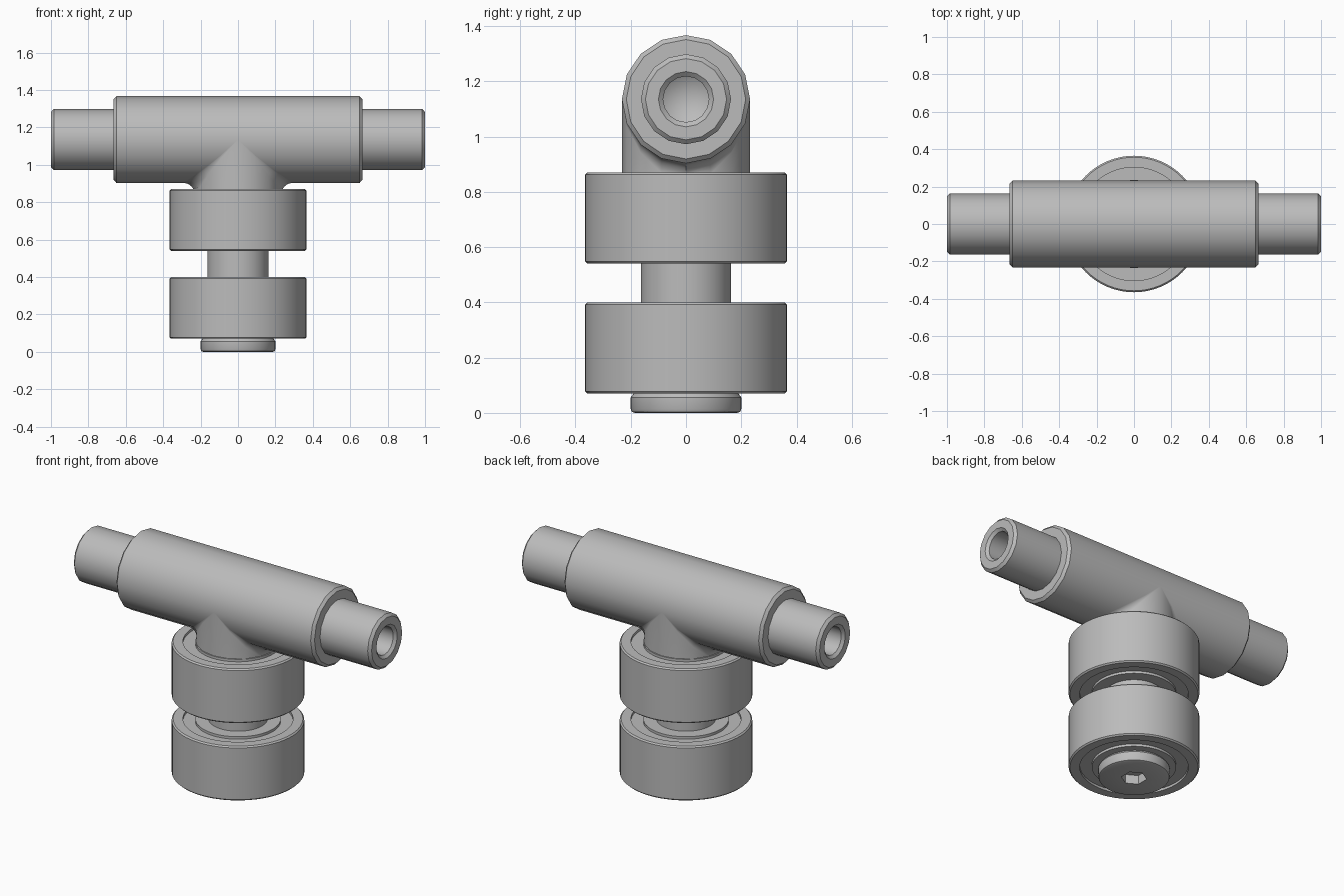
import bpy, bmesh, math
from mathutils import Matrix

if "Cube" in bpy.data.objects:
    bpy.data.objects.remove(bpy.data.objects["Cube"])

steel = bpy.data.materials.new("steel grey")
steel.use_nodes = True
GREY = (0.5, 0.5, 0.5, 1)
steel.diffuse_color = GREY
steel.node_tree.nodes["Principled BSDF"].inputs["Base Color"].default_value = GREY

TUBE_Z, TUBE_R, SHAFT_R = 1.135, 0.232, 0.163


def finish(name, bm, angle=30):
    bmesh.ops.remove_doubles(bm, verts=bm.verts, dist=1e-5)
    bmesh.ops.recalc_face_normals(bm, faces=bm.faces)
    mesh = bpy.data.meshes.new(name)
    bm.to_mesh(mesh)
    bm.free()
    mesh.materials.append(steel)
    obj = bpy.data.objects.new(name, mesh)
    bpy.context.collection.objects.link(obj)
    bpy.ops.object.select_all(action="DESELECT")
    obj.select_set(True)
    bpy.context.view_layer.objects.active = obj
    bpy.ops.object.shade_smooth_by_angle(angle=math.radians(angle))
    return obj


def skin(bm, rings, closed=False):
    """Join equal rings of points with quads."""
    rows = [[bm.verts.new(p) for p in ring] for ring in rings]
    pairs = list(zip(rows, rows[1:])) + ([(rows[-1], rows[0])] if closed else [])
    n = len(rows[0])
    for a, b in pairs:
        for i in range(n):
            j = (i + 1) % n
            bm.faces.new((a[i], a[j], b[j], b[i]))


def lathe(name, profile, sides, closed=False, matrix=None, angle=30):
    """Turn a (radius, height) profile around z."""
    bm = bmesh.new()
    turns = [2 * math.pi * i / sides for i in range(sides)]
    skin(bm, [[(r * math.cos(t), r * math.sin(t), z) for t in turns]
              for r, z in profile], closed)
    bmesh.ops.remove_doubles(bm, verts=bm.verts, dist=1e-5)
    if matrix:
        bm.transform(matrix)
    return finish(name, bm, angle)


# Cross tube with stepped, chamfered ends and drilled centres
half = [(TUBE_R, 0.65), (0.216, 0.665), (SHAFT_R, 0.665), (SHAFT_R, 0.985),
        (0.147, 1.0), (0.1, 1.0), (0.083, 0.985), (0.083, 0.75), (0, 0.70)]
tube = [(r, -x) for r, x in reversed(half)] + half
lathe("cross_tube", tube, 16,
      matrix=Matrix.Translation((0, 0, TUBE_Z)) @ Matrix.Rotation(math.pi / 2, 4, "Y"))

# Stem whose top follows the tube, with a fillet that fades out at the sides
bm = bmesh.new()
BASE, FILLET, STEPS = 0.865, 0.06, 6
rings = [[] for _ in range(STEPS + 2)]
for i in range(16):
    t = 2 * math.pi * i / 16
    c, s = math.cos(t), math.sin(t)
    side = math.copysign(1, c)
    w = FILLET * c * c
    seam = TUBE_Z - TUBE_R * abs(c)
    rings[0].append((TUBE_R * c, TUBE_R * s, BASE))
    for k in range(STEPS + 1):
        a = math.pi / 2 * k / STEPS
        x = TUBE_R * c + side * w * (1 - math.cos(a))
        z = seam - w * (1 - math.sin(a))
        rings[k + 1].append((x, TUBE_R * s, max(z, BASE)))
skin(bm, rings)
bmesh.ops.dissolve_degenerate(bm, dist=1e-5, edges=bm.edges)
finish("stem", bm)

# Two bearings: outer race, recessed shields and raised inner race
R, B, DIP, H = 0.365, 0.008, 0.015, 0.33
for name, z in (("lower_bearing", 0.07), ("upper_bearing", 0.54)):
    bottom = [(SHAFT_R, 0), (0.235, 0), (0.235, DIP), (0.303, DIP),
              (0.303, 0), (R - B, 0), (R, B)]
    ring = bottom + [(r, H - h) for r, h in reversed(bottom)]
    lathe(name, [(r, z + h) for r, h in ring], 64, closed=True)

# Shaft through the bearings
lathe("shaft", [(0, 0.06), (SHAFT_R, 0.06), (SHAFT_R, 0.868), (0, 0.868)], 48)

# Bolt head with a hexagonal socket
head = lathe("bolt_head", [(0, 0), (0.186, 0), (0.196, 0.004), (0.2, 0.014),
                           (0.2, 0.056), (0.19, 0.07), (0, 0.07)], 48)
bm = bmesh.new()
bmesh.ops.create_cone(bm, cap_ends=True, segments=6, radius1=0.072, radius2=0.072, depth=0.11,
                      matrix=Matrix.Rotation(math.pi / 6, 4, "Z"))
corner = max(bm.verts, key=lambda v: abs(v.co.y)).co
if abs(corner.x) > 0.01:
    bm.transform(Matrix.Rotation(math.pi / 6, 4, "Z"))
cutter = finish("socket_cutter", bm)
cutter.hide_render = True
cut = head.modifiers.new("socket", "BOOLEAN")
cut.operation = "DIFFERENCE"
cut.solver = "EXACT"
cut.object = cutter
bpy.context.view_layer.objects.active = head
bpy.ops.object.modifier_apply(modifier="socket")
bpy.data.objects.remove(cutter)
bpy.context.view_layer.objects.active = head
head.select_set(True)
bpy.ops.object.shade_smooth_by_angle(angle=math.radians(30))
